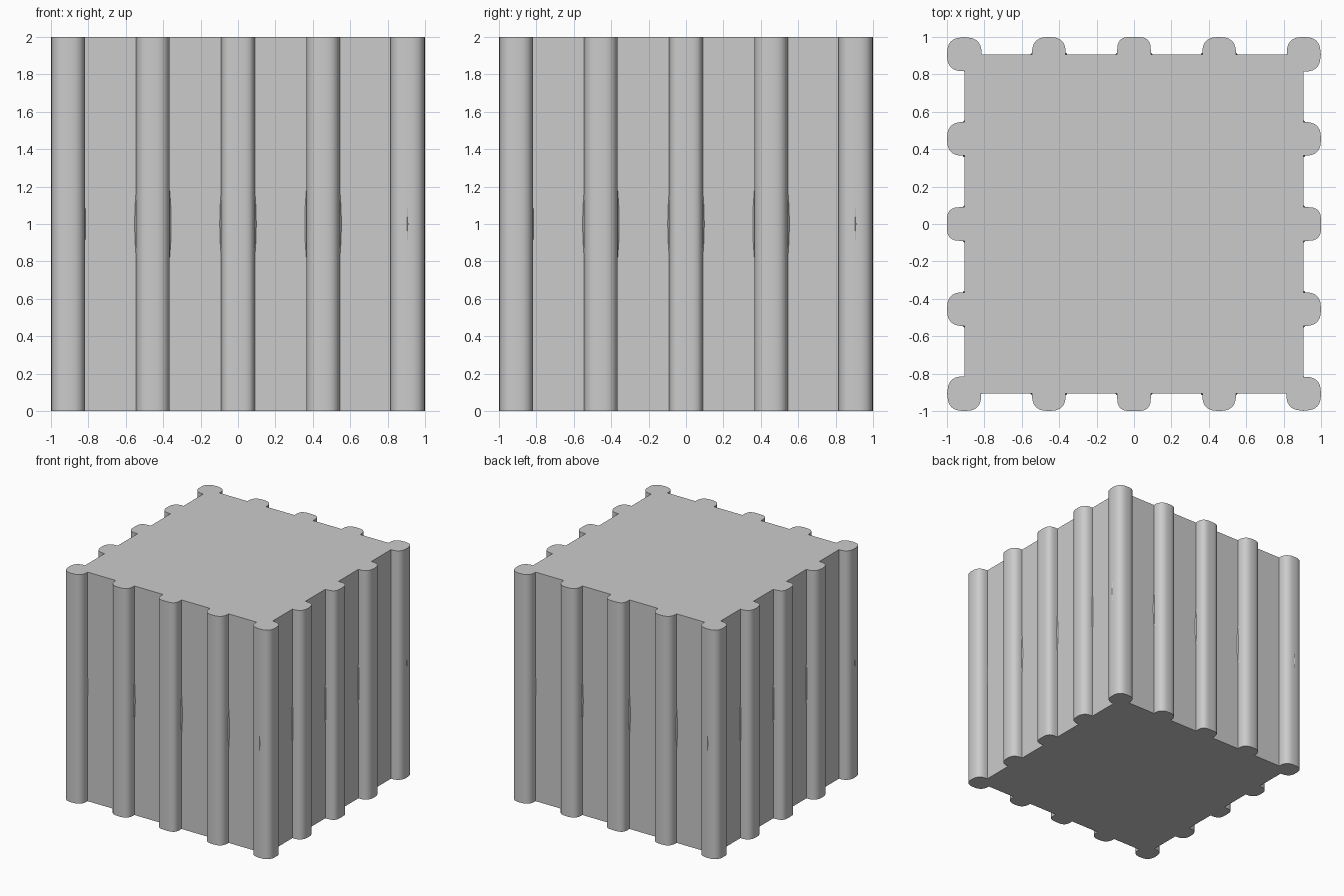
import bpy, bmesh
from math import sin, cos, radians, pi
from mathutils import Matrix

if "Cube" in bpy.data.objects:
    bpy.data.objects.remove(bpy.data.objects["Cube"])

WALL, R, H = 0.907, 0.09, 2.0


def lobe(cx, a0, a1, n, power, out=0.092):
    """Rounded-square arc around a post centred on the front wall line."""
    pts = []
    for i in range(n + 1):
        a = radians(a0 + (a1 - a0) * i / n)
        c, s = cos(a), sin(a)
        c = 0 if abs(c) < 1e-6 else c
        s = 0 if abs(s) < 1e-6 else s
        k = (abs(c) ** power + abs(s) ** power) ** (-1 / power)
        pts.append((cx + R * k * c, -WALL + out * k * s))
    return pts


# One side of the plan: corner post, then three half posts
side = lobe(-WALL, 90, 360, 36, 2.7)
side += lobe(-0.455, 180, 360, 24, 2.7)
side += lobe(0, 180, 360, 24, 3.6, 0.093)
side += lobe(0.455, 180, 360, 24, 2.7)

# Ribbed block: the side repeated four times and extruded
bm = bmesh.new()
verts = []
for q in range(4):
    c, s = round(cos(q * pi / 2)), round(sin(q * pi / 2))
    verts += [bm.verts.new((c * x - s * y, s * x + c * y, 0)) for x, y in side]
base = bm.faces.new(verts)
ext = bmesh.ops.extrude_face_region(bm, geom=[base], use_keep_orig=True)
top = [v for v in ext["geom"] if isinstance(v, bmesh.types.BMVert)]
bmesh.ops.translate(bm, verts=top, vec=(0, 0, H))
bmesh.ops.recalc_face_normals(bm, faces=bm.faces)
mesh = bpy.data.meshes.new("ribbed_block")
bm.to_mesh(mesh)
bm.free()
block = bpy.data.objects.new("ribbed_block", mesh)
bpy.context.collection.objects.link(block)

# Slight swellings where the posts meet the walls at mid height
bm = bmesh.new()
for q in range(4):
    for x in (-WALL, -0.455, 0, 0.455, WALL):
        hw = 0.092 if abs(x) == WALL else 0.098
        m = (Matrix.Rotation(q * pi / 2, 4, 'Z') @ Matrix.Translation((x, -WALL, 1))
             @ Matrix.Diagonal((hw, 0.02, 0.45, 1)))
        bmesh.ops.create_uvsphere(bm, u_segments=24, v_segments=16, radius=1, matrix=m)
mesh = bpy.data.meshes.new("post_swellings")
bm.to_mesh(mesh)
bm.free()
swell = bpy.data.objects.new("post_swellings", mesh)
bpy.context.collection.objects.link(swell)

for ob in (block, swell):
    bpy.ops.object.select_all(action='DESELECT')
    ob.select_set(True)
    bpy.context.view_layer.objects.active = ob
    bpy.ops.object.shade_smooth_by_angle(angle=radians(35))
